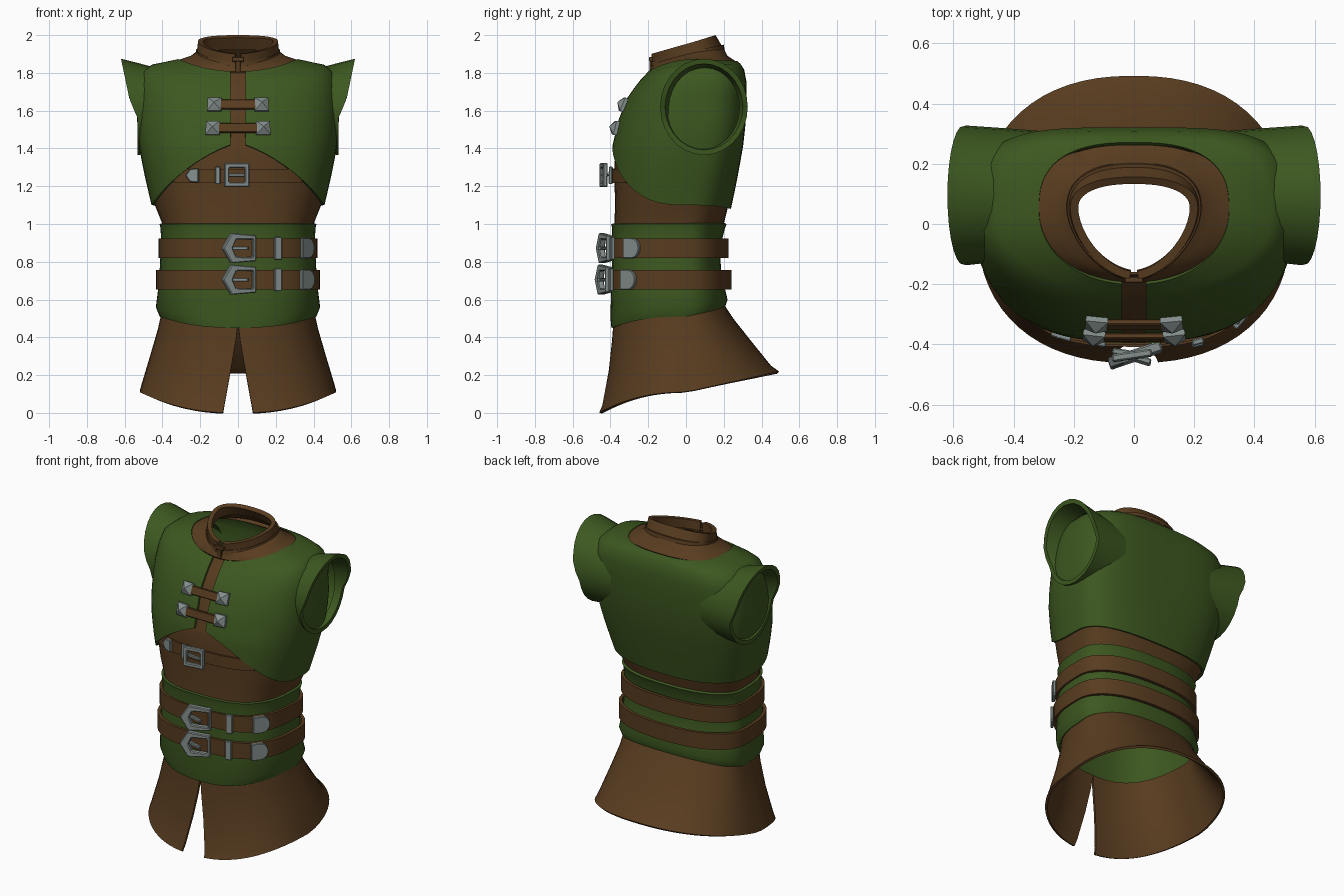
import bpy, math
from mathutils import Matrix, Vector

if "Cube" in bpy.data.objects:
    bpy.data.objects.remove(bpy.data.objects["Cube"])

def material(name, col):
    m = bpy.data.materials.new(name)
    m.diffuse_color = (*col, 1)
    m.use_nodes = True
    m.node_tree.nodes["Principled BSDF"].inputs["Base Color"].default_value = m.diffuse_color
    return m

GREEN = material("green cloth", (0.046, 0.096, 0.014))
BROWN = material("brown leather", (0.097, 0.045, 0.014))
STEEL = material("grey steel", (0.23, 0.275, 0.265))

def make(name, verts, faces, mat, thick=0.0, smooth=True, bevel=0.0):
    me = bpy.data.meshes.new(name)
    me.from_pydata(verts, [], faces)
    me.materials.append(mat)
    ob = bpy.data.objects.new(name, me)
    bpy.context.collection.objects.link(ob)
    bpy.ops.object.select_all(action='DESELECT')
    ob.select_set(True)
    bpy.context.view_layer.objects.active = ob
    if thick:
        s = ob.modifiers.new("thickness", 'SOLIDIFY')
        s.thickness, s.offset = thick, -1
    if bevel:
        b = ob.modifiers.new("bevel", 'BEVEL')
        b.width, b.segments = bevel, 1
    if thick or bevel:
        bpy.ops.object.convert(target='MESH')
    if smooth:
        bpy.ops.object.shade_smooth_by_angle(angle=math.radians(40))
    return ob

# A ring is: half width, y front, y back, z front, z side, z back, y centre, front and back roundness
def ring(w, yf, yb, zf, zs=None, zb=None, yc=0.0, nf=2.3, nb=3.0):
    return (w, yf, yb, zf, zf if zs is None else zs, zf if zb is None else zb, yc, nf, nb)

def grow(r, d, dz=0.0):
    return (r[0] + d, r[1] - d, r[2] + d, r[3] + dz, r[4] + dz, r[5] + dz) + r[6:]

def point(r, t):
    w, yf, yb, zf, zs, zb, yc, nf, nb = r
    s, c = math.sin(t), math.cos(t)
    n, ye, ze = (nf, yf, zf) if c > 0 else (nb, yb, zb)
    f = abs(c) ** (2 / n)
    tilt = c * c if c > 0 and nf >= 2 else f
    return (math.copysign(w * abs(s) ** (2 / n), s), yc + (ye - yc) * f, zs + (ze - zs) * tilt)

def angle_at(r, x):
    return math.asin(min(1, abs(x) / r[0]) ** (r[7] / 2))

def loft(name, rings, mat, thick=0.015, gaps=None, n=56, hem=None):
    """Rings run upward; gaps gives the half width of a front opening per ring."""
    verts, cols = [], n + 1 if gaps else n
    for k, r in enumerate(rings):
        t0 = angle_at(r, gaps[k]) if gaps else 0
        for i in range(cols):
            t = t0 + (2 * math.pi - 2 * t0) * i / n
            verts.append(hem(k, r, t) if hem else point(r, t))
    faces = []
    for k in range(len(rings) - 1):
        for i in range(n):
            j = (i + 1) % cols
            a, b = k * cols, (k + 1) * cols
            faces.append((a + i, a + j, b + j, b + i))
    return make(name, verts, faces, mat, thick)

# Torso profile: z, half width, y front, y back
PROFILE = [(0.45, .415, -.395, .20), (0.55, .425, -.39, .215), (0.65, .41, -.385, .195),
           (0.80, .40, -.38, .165), (0.92, .395, -.38, .18), (1.00, .40, -.38, .20),
           (1.10, .44, -.375, .225), (1.25, .475, -.38, .255), (1.40, .505, -.375, .283),
           (1.55, .516, -.34, .30), (1.66, .51, -.295, .304)]

def body(z):
    z = max(PROFILE[0][0], min(PROFILE[-1][0], z))
    for a, b in zip(PROFILE, PROFILE[1:]):
        if z <= b[0]:
            f = (z - a[0]) / (b[0] - a[0])
            w, yf, yb = (a[i] + (b[i] - a[i]) * f for i in (1, 2, 3))
            k = max(0, min(1, (z - .95) / .6))
            return ring(w, yf, yb, z, nf=2.8 - .5 * k, nb=2.25 + 1.5 * k)

SHOULDER = [body(1.66), ring(.507, -.26, .305, 1.71, 1.73, 1.74, .02, 2.3, 3.8),
            ring(.487, -.225, .292, 1.755, 1.80, 1.81, .03, 2.3, 3.4),
            ring(.44, -.205, .272, 1.775, 1.835, 1.84, .04, 2.2, 3.0),
            ring(.30, -.185, .255, 1.80, 1.865, 1.855, .05, 2.1, 2.6)]
YOKE = [ring(.25, -.18, .22, 1.83, 1.89, 1.89, .05, 2.0, 2.5),
        ring(.218, -.178, .195, 1.85, 1.912, 1.94, .05, 1.8, 2.4),
        ring(.202, -.168, .175, 1.86, 1.922, 1.95, .05, 1.75, 2.4)]

# Leather bodice around the ribs, and yoke around the neck
loft("leather_bodice", [body(z) for z in (.97, 1.0, 1.1, 1.2, 1.3, 1.4, 1.47)], BROWN)
loft("neck_yoke", [grow(SHOULDER[3], -.03), grow(SHOULDER[4], .008, .006)] + YOKE, BROWN, 0.012)

# Standing collar with a small front opening, and its lower welt
collar = [ring(.217, -.18, .195, 1.845, 1.905, 1.935, .05, 1.7, 2.4),
          ring(.212, -.185, .156, 1.90, 1.967, 2.0, .05, 1.7, 2.4)]
loft("collar", collar, BROWN, 0.027, [.016, .016])
loft("collar_welt", [grow(collar[0], .009, -.010), grow(collar[0], .005, .014)], BROWN, .02, [.03, .03])

# Vest: arched hem at the front, slit down the middle
def vest_point(k, r, t):
    if k >= 6:
        return point(r, t)
    x = abs(point(body(1.1), t)[0])
    low = 1.43 - .33 * (x / .44) ** 1.5 if math.cos(t) > 0 else 1.10 - .02 * math.cos(t) ** 2
    return point(grow(body(low + (1.58 - low) * k / 6), .018), t)

vest_rings = [grow(body(1.43), .018)] * 6 + [grow(body(1.58), .018)] + [grow(r, .016, .008) for r in SHOULDER]
loft("vest", vest_rings, GREEN, 0.014, [.04] * len(vest_rings), 72, vest_point)

# Cap sleeves: outer wall, rim and inner wall, flaring at the top
def sleeve(name, side):
    n, verts, faces = 28, [], []
    spec = [(.32, .098, 1.60, .212, .225), (.47, .097, 1.605, .224, .232), (None, .095, 1.62, .232, .255),
            (None, .095, 1.62, .206, .228), (.49, .10, 1.615, .183, .213)]
    for x0, cy, cz, ry, rz in spec:
        for i in range(n):
            a = 2 * math.pi * i / n
            z = cz + rz * math.sin(a)
            flare = .62 - .21 * (1.877 - z)
            f = max(0, min(1, (z - 1.56) / .08))
            x = x0 if x0 else .532 + (flare - .532) * f
            verts.append((side * x, cy + ry * math.cos(a), z))
    for k in range(len(spec) - 1):
        for i in range(n):
            j = (i + 1) % n
            q = (k * n + i, k * n + j, k * n + n + j, k * n + n + i)
            faces.append(q if side > 0 else q[::-1])
    make(name, verts, faces, GREEN)

sleeve("sleeve_right", 1)
sleeve("sleeve_left", -1)

# Belly wrap
belly = [ring(.415, -.395, .205, .45, .51, .555, 0, 2.5, 2.4), ring(.435, -.40, .22, .50, .56, .60, 0, 2.6, 2.4)]
belly += [grow(body(z), .012) for z in (.68, .76, .84, .92, .98)] + [grow(body(1.0), .016)]
loft("belly_wrap", belly, GREEN)

# Flared skirt, split at the front
skirt = [ring(.52, -.462, .492, .0, .11, .22, 0, 2.3, 2.3), ring(.512, -.445, .45, .04, .14, .25, 0, 2.3, 2.3),
         ring(.465, -.41, .345, .22, .30, .38, 0, 2.3, 2.3), ring(.425, -.392, .25, .38, .44, .50, 0, 2.4, 2.3),
         ring(.405, -.385, .20, .47, .53, .575, 0, 2.5, 2.4)]
loft("skirt", skirt, BROWN, 0.015, [.08, .073, .04, .012, .001], 64)

# Flat shapes set on the front of a ring surface
def front_y(r, x):
    return r[6] + (r[1] - r[6]) * (1 - min(.99, abs(x) / r[0]) ** r[7]) ** (1 / r[7])

def seat(ob, surf, x, z, off, yaw=0.0):
    e = .02
    y = front_y(surf(z), x)
    sx = (front_y(surf(z), x + e) - front_y(surf(z), x - e)) / (2 * e)
    sz = (front_y(surf(z + e), x) - front_y(surf(z - e), x)) / (2 * e)
    rot = Matrix.Rotation(math.atan(sx) + yaw, 4, 'Z') @ Matrix.Rotation(-math.atan(sz), 4, 'X')
    ob.matrix_world = Matrix.Translation(Vector((x, y, z)) + rot @ Vector((0, -off, 0))) @ rot
    return ob

def plate(name, outline, mat, depth=.02, bevel=.004):
    return make(name, [(u, 0, v) for u, v in outline], [tuple(range(len(outline)))], mat, depth, False, bevel)

def rect(w, h):
    return [(-w, -h), (w, -h), (w, h), (-w, h)]

def frame(name, outer, inner, depth):
    n = len(outer)
    verts = [(u, 0, v) for u, v in outer + inner]
    faces = [(i, (i + 1) % n, n + (i + 1) % n, n + i) for i in range(n)]
    return make(name, verts, faces, STEEL, depth, False, .005)

# Waist belts with slanted buckle, tongue, keeper and rounded end
arc = [(.005 + .05 * math.cos(a), .054 * math.sin(a)) for a in [math.pi * (i / 8 - .5) for i in range(9)]]
tip = [(-.05, -.054)] + arc + [(-.05, .054)]
for label, z, w, yf, yb in (("upper", .872, .422, -.402, .225), ("lower", .705, .434, -.408, .242)):
    base = ring(w, yf, yb, z, nf=2.9, nb=2.3)
    surf = lambda zz, b=base: b
    low, high = (base[:3] + (z + d,) * 3 + base[6:] for d in (-.051, .051))
    loft(label + "_belt", [low, high], BROWN, .02)
    name = label + "_belt_"
    seat(frame(name + "buckle", [(-.10, 0), (-.05, -.08), (.085, -.068), (.085, .068), (-.05, .08)],
               [(-.045, 0), (-.025, -.045), (.07, -.047), (.07, .047), (-.025, .045)], .035),
         surf, 0, z, .048, .33)
    seat(plate(name + "tongue", rect(.06, .010), STEEL), surf, .01, z, .05, -.3)
    seat(plate(name + "keeper", rect(.02, .06), STEEL), surf, .21, z, .018)
    seat(plate(name + "tip", tip, STEEL), surf, .36, z, .018)

# Strips of leather lying on the chest
def strip(name, rings, x_max, n=24):
    verts, m = [], n + 1
    for r in rings:
        verts += [(x, front_y(r, x), r[3]) for x in [x_max * (2 * i / n - 1) for i in range(m)]]
    faces = [(k * m + i, k * m + i + 1, k * m + m + i + 1, k * m + m + i)
             for k in range(len(rings) - 1) for i in range(n)]
    make(name, verts, faces, BROWN, .012)

strip("placket", [grow(body(z), .003) for z in (1.40, 1.46, 1.52, 1.59)] + [grow(r, .003) for r in SHOULDER], .065, 6)
strip("chest_strap", [grow(body(z), .014) for z in (1.218, 1.292)], .34)

# Chest strap hardware
seat(frame("chest_buckle", rect(.067, .063), rect(.042, .038), .025), body, -.015, 1.258, .07, .15)
seat(plate("chest_tongue", rect(.055, .009), STEEL), body, -.01, 1.258, .06, -.15)
seat(plate("chest_keeper", rect(.014, .046), STEEL), body, -.105, 1.257, .032)
seat(plate("chest_tip", [(-.04, 0), (-.015, -.034), (.03, -.038), (.03, .038), (-.015, .034)], STEEL),
     body, -.232, 1.257, .03)

# Collar tie
seat(plate("collar_tie", rect(.032, .012), BROWN, .02, .003), lambda z: collar[1], 0, 1.872, .010)
seat(plate("collar_tab", rect(.014, .035), BROWN, .02, .003), lambda z: collar[1], 0, 1.84, .008)

# Chest clasps: leather bar with a pyramid stud at each end
for label, z, sx in (("upper", 1.622, .122), ("lower", 1.502, .13)):
    seat(plate(label + "_clasp_bar", rect(sx, .026), BROWN), body, 0, z, .036)
    for side, end in ((1, "right"), (-1, "left")):
        h = .037
        base = [(u, -d, v) for d in (0, .018) for u, v in rect(h, h)]
        sides = [(i, (i + 1) % 4, 4 + (i + 1) % 4, 4 + i) for i in range(4)]
        top = [(4 + i, 4 + (i + 1) % 4, 8) for i in range(4)]
        stud = make(f"{label}_clasp_stud_{end}", base + [(0, -.045, 0)], sides + top + [(3, 2, 1, 0)], STEEL, smooth=False)
        seat(stud, body, side * sx, z, .018)
